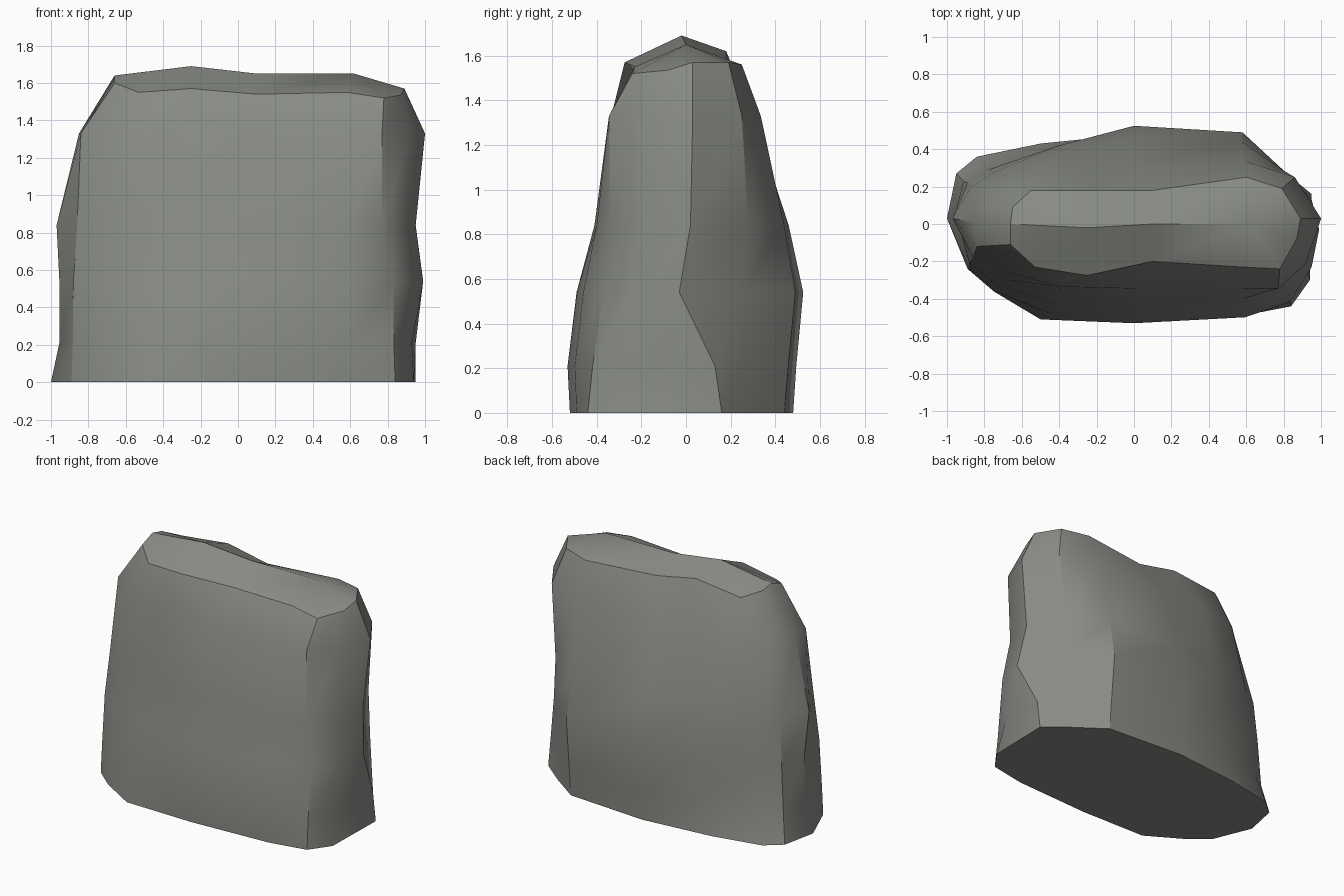
import bpy, bmesh, math

if "Cube" in bpy.data.objects:
    bpy.data.objects.remove(bpy.data.objects["Cube"])

# Cross-sections, counter-clockwise from front left
base = [(-.5, -.51), (0, -.52), (.58, -.49), (.84, -.44), (.94, -.3), (.95, .16), (.79, .29), (.58, .44),
        (0, .48), (-.5, .43), (-.84, .36), (-.95, .27), (-1, .03), (-.89, -.24), (-.75, -.36)]
waist = [(-.4, -.43), (0, -.49), (.6, -.46), (.83, -.37), (.95, -.23), (.99, -.03), (.85, .24), (.58, .49),
         (0, .525), (-.4, .42), (-.78, .29), (-.89, .22), (-.955, .06), (-.88, -.21), (-.73, -.33)]
chest = [(-.4, -.36), (0, -.41), (.58, -.4), (.77, -.34), (.9, -.21), (.95, .02), (.81, .28), (.58, .44),
         (0, .46), (-.4, .38), (-.74, .28), (-.87, .2), (-.97, .03), (-.86, -.18), (-.67, -.3)]
shoulder = [(-.4, -.335), (0, -.345), (.58, -.345), (.77, -.345), (.92, -.21), (1, .03), (.86, .25), (.6, .335),
            (0, .3), (-.35, .3), (-.65, .24), (-.78, .12), (-.85, .01), (-.84, -.12), (-.66, -.26)]
# Uneven rim of the top and the ridge along it
rim = [(-.25, -.275, 1.57), (.1, -.2, 1.54), (.58, -.23, 1.55), (.78, -.24, 1.52), (.87, -.08, 1.535),
       (.89, .03, 1.57), (.79, .19, 1.57), (.6, .25, 1.56), (.1, .18, 1.56), (-.2, .18, 1.62),
       (-.55, .18, 1.58), (-.65, .09, 1.62), (-.66, .0, 1.64), (-.66, -.11, 1.6), (-.53, -.23, 1.55)]
ridge = [(-.25, -.02, 1.69), (.1, 0, 1.65), (.62, 0, 1.65)]

# Slightly flared foot between the ground and the waist, narrow at the ends
foot = [(max(-.955, min(.95, p[0] * .35 + q[0] * .65)),
         (p[1] * .35 + q[1] * .65) * (1.06 if p[1] < 0 else .97)) for p, q in zip(base, waist)]
foot[4], foot[5] = (.93, -.23), (.95, .13)

levels = [(base, 0), (foot, .21), (waist, .54), (chest, .84), (shoulder, 1.33)]
rings = [[(x, y, z) for x, y in section] for section, z in levels] + [rim]

bm = bmesh.new()
loops = [[bm.verts.new(p) for p in ring] for ring in rings]
n = len(base)

# Sides and flat underside
for lower, upper in zip(loops, loops[1:]):
    for i in range(n):
        j = (i + 1) % n
        bm.faces.new((lower[i], lower[j], upper[j], upper[i]))
bm.faces.new(loops[0][::-1])

# Top: rim joined to the ridge
top = loops[-1]
a, b, c = [bm.verts.new(p) for p in ridge]
for i in range(9, n):
    bm.faces.new((top[i], top[(i + 1) % n], a))
for i in range(2, 7):
    bm.faces.new((top[i], top[i + 1], c))
for quad in ((top[0], top[1], b, a), (top[1], top[2], c, b),
             (top[7], top[8], b, c), (top[8], top[9], a, b)):
    bm.faces.new(quad)
bmesh.ops.recalc_face_normals(bm, faces=bm.faces)

mesh = bpy.data.meshes.new("boulder")
bm.to_mesh(mesh)
bm.free()
rock = bpy.data.objects.new("boulder", mesh)
bpy.context.collection.objects.link(rock)

stone = bpy.data.materials.new("grey stone")
stone.diffuse_color = (.25, .26, .235, 1)
stone.use_nodes = True
stone.node_tree.nodes["Principled BSDF"].inputs["Base Color"].default_value = stone.diffuse_color
mesh.materials.append(stone)

bpy.context.view_layer.objects.active = rock
rock.select_set(True)
bpy.ops.object.shade_smooth_by_angle(angle=math.radians(31))
